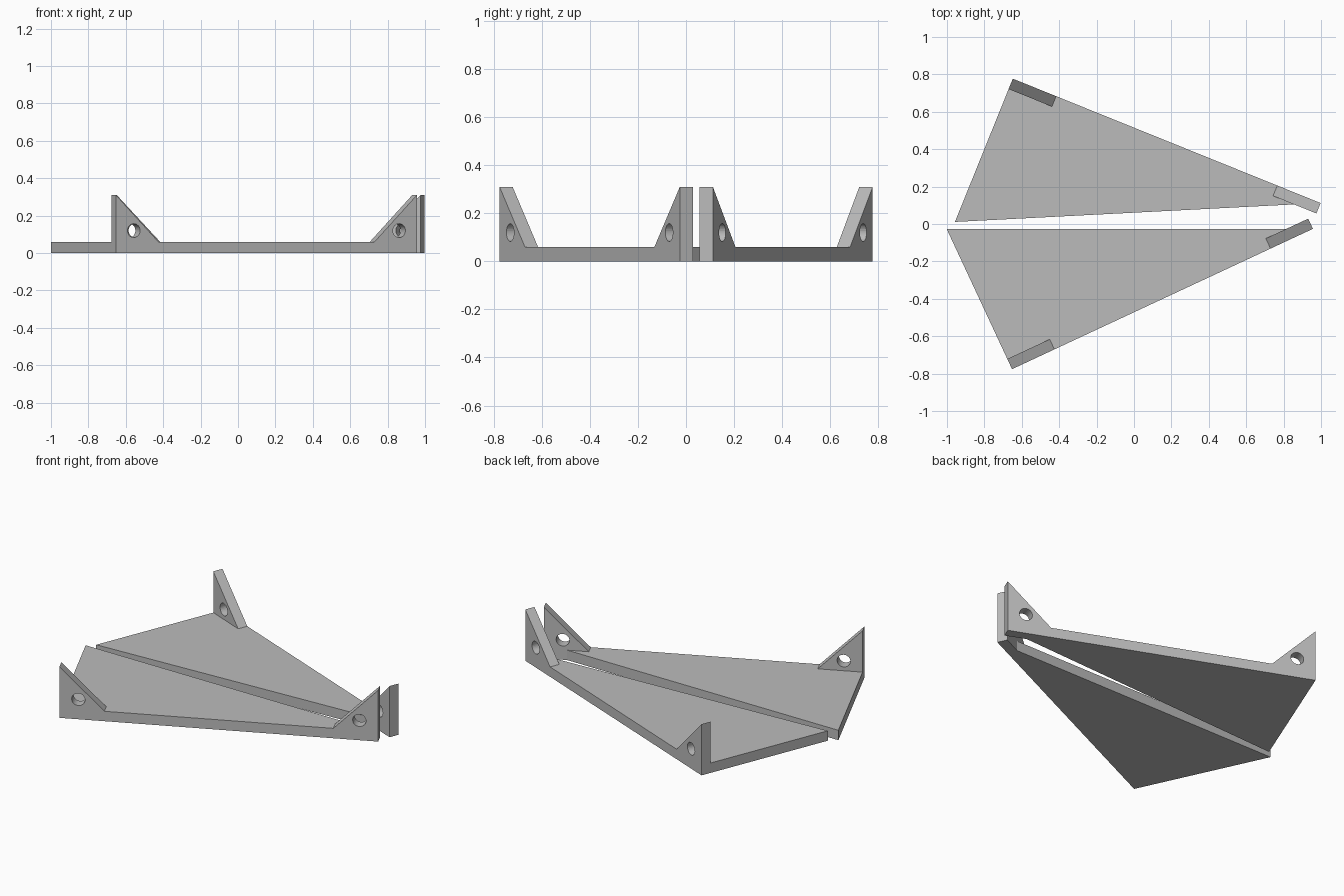
import bpy, bmesh
from math import sin, cos, tau, radians
from mathutils import Matrix

if "Cube" in bpy.data.objects:
    bpy.data.objects.remove(bpy.data.objects["Cube"])

LENGTH, WIDTH, THICK = 1.775, 0.826, 0.06
TAB = 0.25                      # tab length and rise
HOLE_U, HOLE_Z, HOLE_R = 0.105, 0.06, 0.037

grey = bpy.data.materials.new("plain grey")
grey.use_nodes = True
grey.diffuse_color = (0.5, 0.5, 0.5, 1)
grey.node_tree.nodes["Principled BSDF"].inputs["Base Color"].default_value = (0.5, 0.5, 0.5, 1)


def make_plate(name, side, base):
    """Right-angled triangular plate, with the thin tip widened under its tab."""
    tip = LENGTH - THICK * LENGTH / WIDTH
    outline = [(0, 0), (LENGTH, 0), (LENGTH, THICK), (tip, THICK), (0, WIDTH)]
    bm = bmesh.new()
    face = bm.faces.new([bm.verts.new((u, side * v, 0)) for u, v in outline])
    top = bmesh.ops.extrude_face_region(bm, geom=[face])["geom"]
    bmesh.ops.translate(bm, vec=(0, 0, THICK),
                        verts=[g for g in top if isinstance(g, bmesh.types.BMVert)])
    bmesh.ops.recalc_face_normals(bm, faces=bm.faces)
    mesh = bpy.data.meshes.new(name)
    bm.to_mesh(mesh)
    bm.free()
    mesh.materials.append(grey)
    obj = bpy.data.objects.new(name, mesh)
    bpy.context.collection.objects.link(obj)
    obj.matrix_world = base


def make_tab(name, side, base, start, way):
    """Upright triangular gusset with a round screw hole."""
    curve = bpy.data.curves.new(name, "CURVE")
    curve.dimensions = "2D"
    curve.fill_mode = "BOTH"
    curve.extrude = THICK / 2
    triangle = [(0, 0), (way * TAB, 0), (0, TAB)]
    hole = [(way * HOLE_U + HOLE_R * cos(tau * i / 32), HOLE_Z + HOLE_R * sin(tau * i / 32))
            for i in range(32)]
    for loop in (triangle, hole):
        spline = curve.splines.new("POLY")
        spline.points.add(len(loop) - 1)
        for point, (x, y) in zip(spline.points, loop):
            point.co = (x, y, 0, 1)
        spline.use_cyclic_u = True
        spline.use_smooth = False
    curve.materials.append(grey)
    obj = bpy.data.objects.new(name, curve)
    bpy.context.collection.objects.link(obj)
    obj.matrix_world = (base @ Matrix.Translation((start, side * THICK / 2, THICK))
                        @ Matrix.Rotation(radians(90), 4, "X"))
    bpy.ops.object.select_all(action="DESELECT")
    obj.select_set(True)
    bpy.context.view_layer.objects.active = obj
    bpy.ops.object.convert(target="MESH")


# Two mirrored brackets, each placed by its square corner
for label, side, corner, angle in (("front", 1, (-0.652, -0.776, 0), 25),
                                   ("back", -1, (-0.648, 0.777, 0), -22)):
    base = Matrix.Translation(corner) @ Matrix.Rotation(radians(angle), 4, "Z")
    make_plate(label + "_plate", side, base)
    make_tab(label + "_right_tab", side, base, 0, 1)
    make_tab(label + "_left_tab", side, base, LENGTH, -1)
